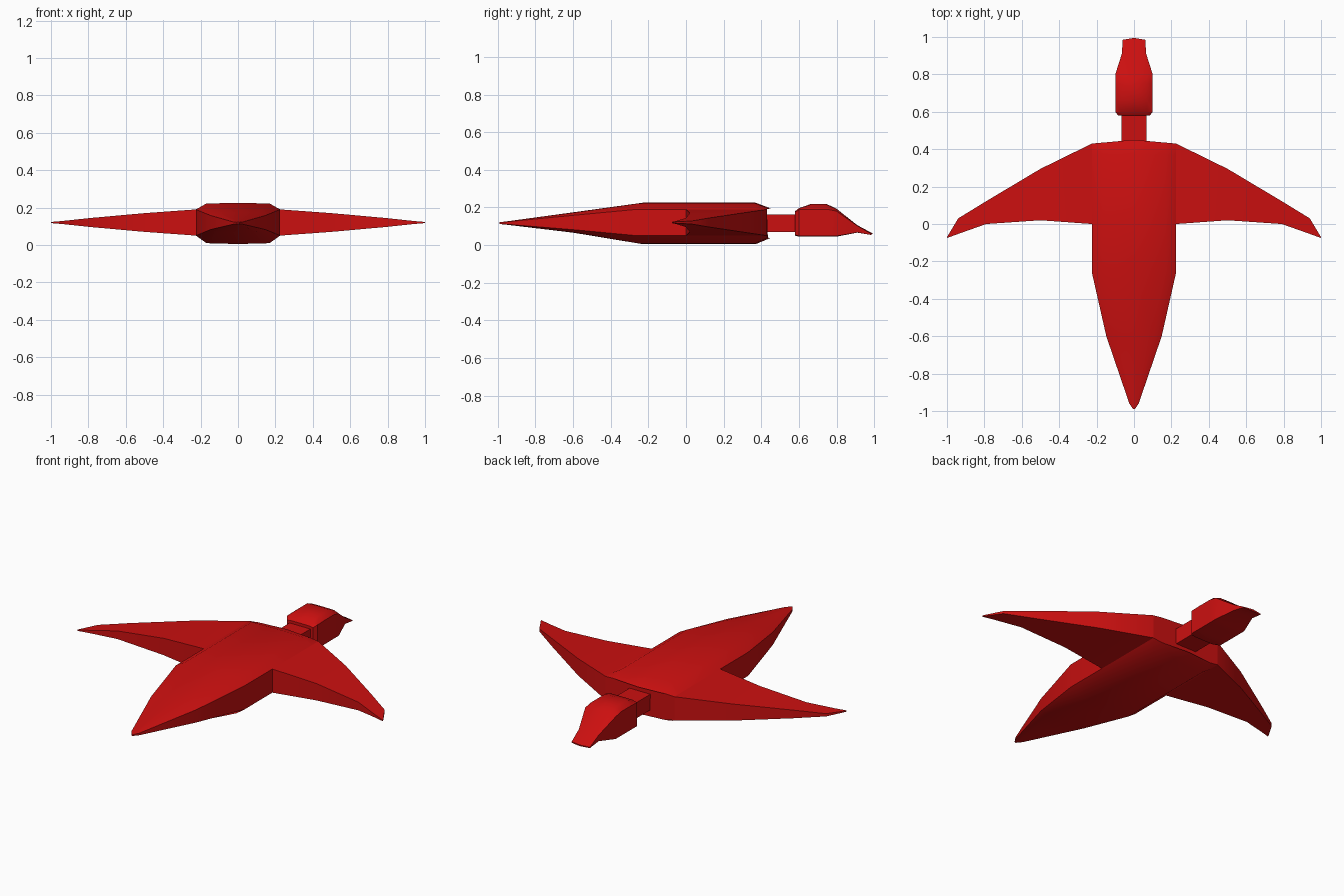
import bpy, bmesh, math

if "Cube" in bpy.data.objects:
    bpy.data.objects.remove(bpy.data.objects["Cube"])

red = bpy.data.materials.new("bright red")
red.diffuse_color = (0.6, 0.005, 0.005, 1)
red.use_nodes = True
red.node_tree.nodes["Principled BSDF"].inputs["Base Color"].default_value = red.diffuse_color


def finish(name, bm, smooth=30):
    bmesh.ops.recalc_face_normals(bm, faces=bm.faces)
    mesh = bpy.data.meshes.new(name)
    bm.to_mesh(mesh)
    bm.free()
    mesh.materials.append(red)
    ob = bpy.data.objects.new(name, mesh)
    bpy.context.collection.objects.link(ob)
    bpy.ops.object.select_all(action='DESELECT')
    ob.select_set(True)
    bpy.context.view_layer.objects.active = ob
    bpy.ops.object.shade_smooth_by_angle(angle=math.radians(smooth))
    return ob


def loft(name, rings):
    """Join equal rings of points and cap both ends."""
    bm = bmesh.new()
    loops = [[bm.verts.new(p) for p in r] for r in rings]
    n = len(loops[0])
    for a, b in zip(loops, loops[1:]):
        for i in range(n):
            j = (i + 1) % n
            bm.faces.new((a[i], a[j], b[j], b[i]))
    bm.faces.new(loops[0])
    bm.faces.new(loops[-1])
    return finish(name, bm)


def ring(y, w, low, side_low, side_high, high, shoulder, y_side=None):
    """Symmetric ten-point section: flat side walls, crowned top and belly."""
    ys = y if y_side is None else y_side
    s = w * shoulder
    ym = y + (ys - y) * shoulder
    half = [(0, y, low), (s, ym, low + 0.1 * (side_low - low)),
            (w, ys, side_low), (w, ys, side_high),
            (s, ym, high - 0.1 * (high - side_high)), (0, y, high)]
    return half + [(-x, yy, z) for x, yy, z in half[-2:0:-1]]


# Body and tapering tail: y, half width, belly, wall bottom, wall top, back
loft("body_and_tail", [
    ring(-0.99, 0.005, 0.112, 0.113, 0.121, 0.122, 0.6),
    ring(-0.96, 0.025, 0.109, 0.111, 0.123, 0.125, 0.6),
    ring(-0.60, 0.148, 0.066, 0.082, 0.158, 0.174, 0.7),
    ring(-0.23, 0.225, 0.005, 0.05, 0.19, 0.225, 0.75, -0.26),
    ring(0.37, 0.225, 0.005, 0.05, 0.19, 0.225, 0.75),
    ring(0.45, 0.225, 0.038, 0.05, 0.19, 0.195, 0.75, 0.43),
])

# Swept wings: x, trailing y, leading y, half thickness
stations = [(0.20, 0.0, 0.43, 0.07), (0.225, 0.0, 0.43, 0.07),
            (0.50, 0.02, 0.295, 0.05), (0.79, 0.0, 0.122, 0.024),
            (0.94, -0.053, 0.03, 0.008), (1.0, -0.075, -0.07, 0.003)]
for side, label in ((-1, "left_wing"), (1, "right_wing")):
    loft(label, [[(side * x, a, 0.12 - t), (side * x, b, 0.12 - t),
                  (side * x, b, 0.12 + t), (side * x, a, 0.12 + t)]
                 for x, a, b, t in stations])

# Neck block
loft("neck", [[(-0.068, y, 0.07), (0.068, y, 0.07),
               (0.068, y, 0.163), (-0.068, y, 0.163)] for y in (0.42, 0.60)])

# Head with a downturned beak
loft("head_and_beak", [
    ring(0.58, 0.085, 0.05, 0.055, 0.175, 0.18, 0.7),
    ring(0.60, 0.1, 0.045, 0.048, 0.188, 0.196, 0.7),
    ring(0.66, 0.1, 0.045, 0.048, 0.19, 0.217, 0.7),
    ring(0.75, 0.1, 0.045, 0.048, 0.19, 0.217, 0.7),
    ring(0.80, 0.1, 0.045, 0.048, 0.18, 0.193, 0.7),
    ring(0.91, 0.065, 0.066, 0.067, 0.103, 0.106, 0.7),
    ring(0.995, 0.06, 0.053, 0.054, 0.059, 0.06, 0.7, 0.985),
])
